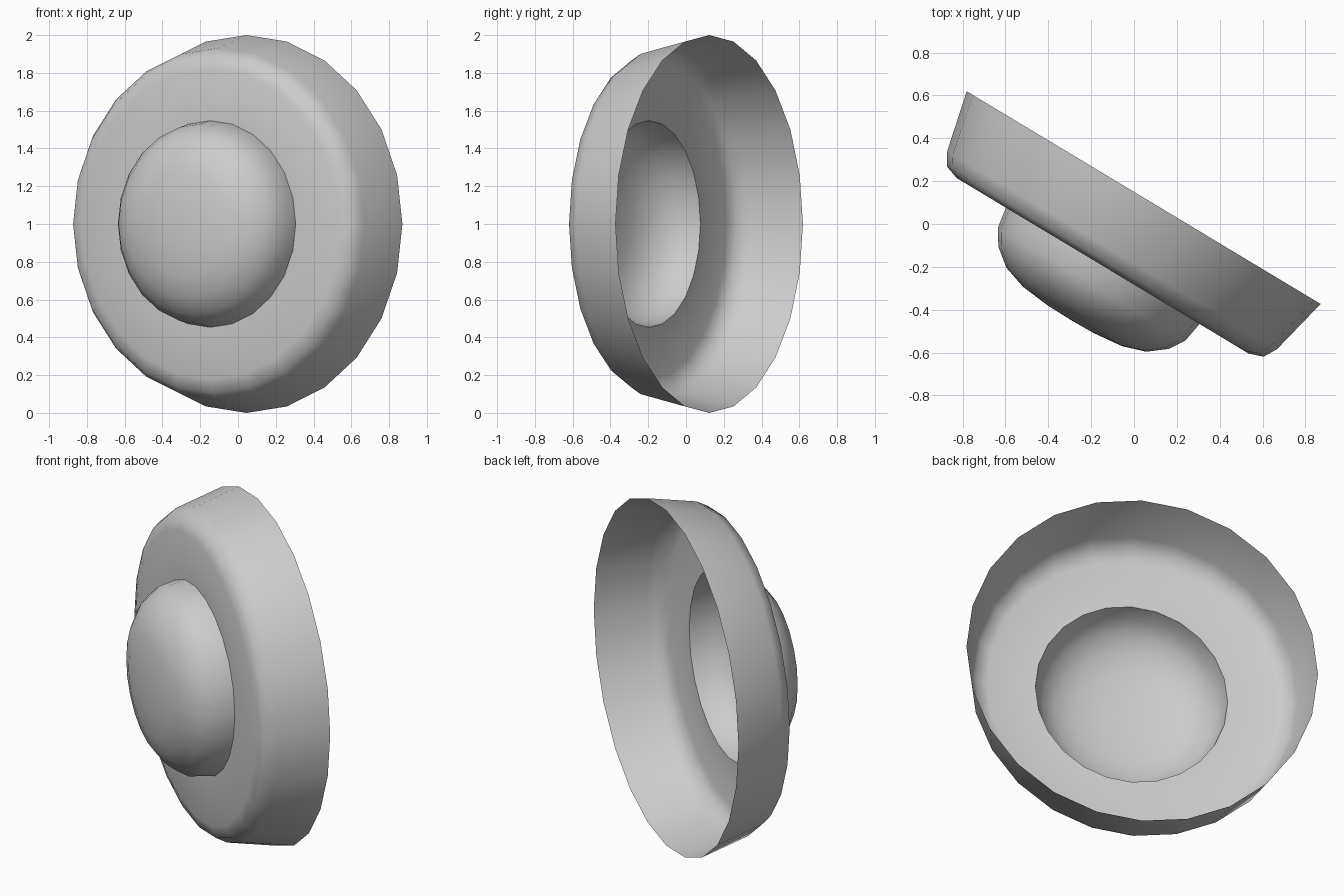
import bpy, bmesh, math
from mathutils import Vector

if "Cube" in bpy.data.objects:
    bpy.data.objects.remove(bpy.data.objects["Cube"])

SEGMENTS = 24
ANGLE = math.radians(-31)
SIDE = Vector((math.cos(ANGLE), math.sin(ANGLE), 0)) * 0.963   # slightly oval across
UP = Vector((0, 0, 1))
FACING = Vector((math.sin(ANGLE), -math.cos(ANGLE), 0))        # points front left
CENTRE = Vector((0.045, 0.123, 1.0))                           # middle of the open back rim


def revolve(name, profile):
    """Turn (radius, depth) points around the facing axis."""
    bm = bmesh.new()
    rings = []
    for r, d in profile:
        if r == 0:
            rings.append([bm.verts.new(CENTRE + FACING * d)] * SEGMENTS)
            continue
        ring = []
        for i in range(SEGMENTS):
            a = 2 * math.pi * i / SEGMENTS
            ring.append(bm.verts.new(CENTRE + SIDE * r * math.cos(a)
                                     + UP * r * math.sin(a) + FACING * d))
        rings.append(ring)
    for lower, upper in zip(rings, rings[1:]):
        for i in range(SEGMENTS):
            j = (i + 1) % SEGMENTS
            corners = [lower[i], lower[j], upper[j], upper[i]]
            bm.faces.new(list(dict.fromkeys(corners)))
    mesh = bpy.data.meshes.new(name)
    bm.to_mesh(mesh)
    bm.free()
    obj = bpy.data.objects.new(name, mesh)
    bpy.context.collection.objects.link(obj)
    bpy.ops.object.select_all(action='DESELECT')
    obj.select_set(True)
    bpy.context.view_layer.objects.active = obj
    bpy.ops.object.shade_smooth_by_angle(angle=math.radians(60))
    return obj


# Open-backed outer shell: flared wall, rounded edge, flat front ring
revolve("outer_shell", [(1.0, 0), (0.932, 0.285), (0.895, 0.348),
                        (0.825, 0.371), (0.547, 0.371)])

# Hollow dome rising from the ring
revolve("dome", [(0.547, 0.371), (0.53, 0.472), (0.48, 0.546), (0.395, 0.61),
                 (0.28, 0.646), (0.125, 0.662), (0, 0.664)])
